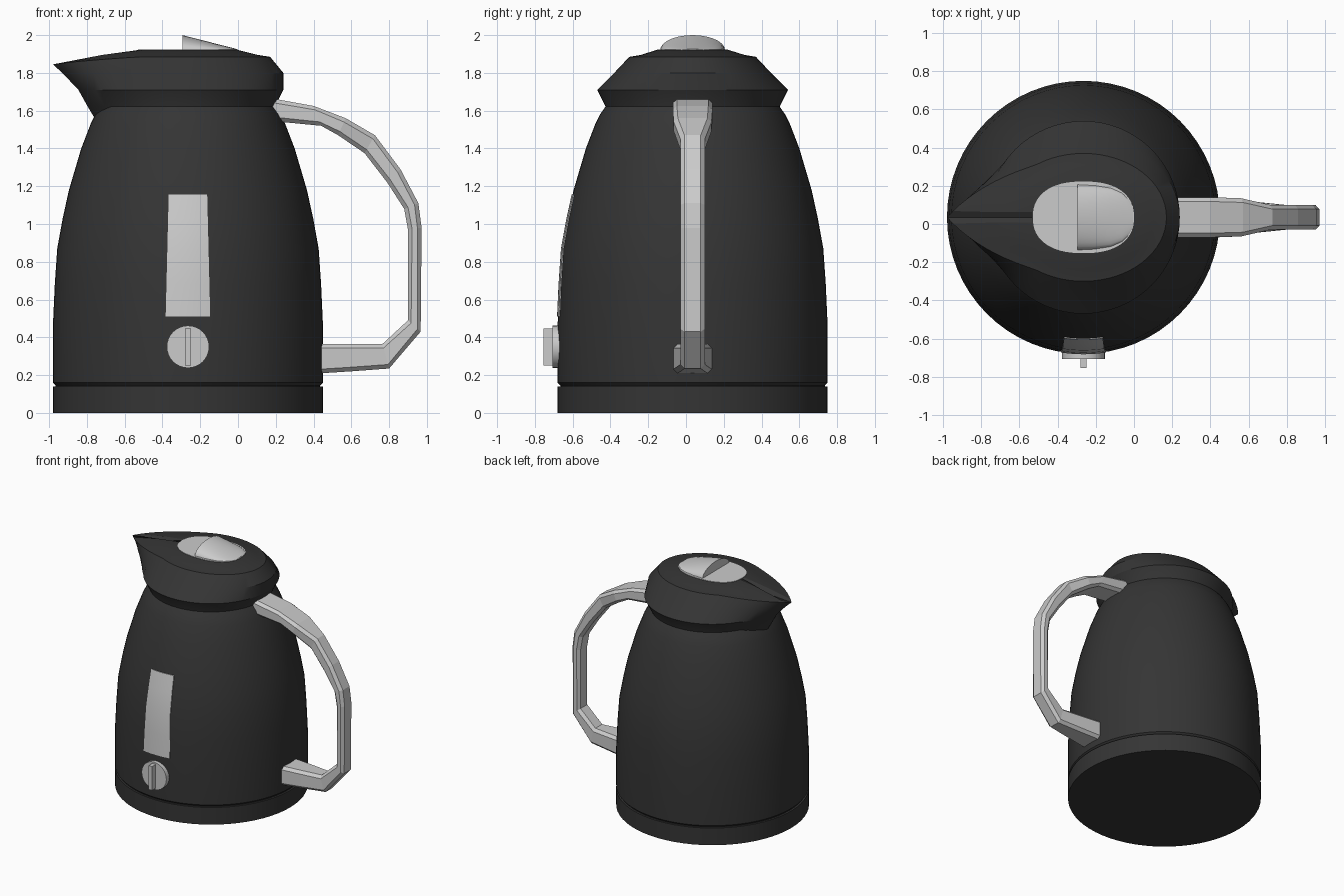
import bpy, bmesh, math
from mathutils import Vector

if "Cube" in bpy.data.objects:
    bpy.data.objects.remove(bpy.data.objects["Cube"])

CX, CY, N = -0.265, 0.035, 64
dark = bpy.data.materials.new("dark_plastic")
dark.diffuse_color = (0.035, 0.035, 0.035, 1)
dark.use_nodes = True
dark.node_tree.nodes["Principled BSDF"].inputs["Base Color"].default_value = dark.diffuse_color


def loft(name, rings, mat=None, smooth=None):
    """Skin a list of closed rings and cap both ends."""
    bm = bmesh.new()
    vs = [[bm.verts.new(p) for p in r] for r in rings]
    n = len(rings[0])
    for a, b in zip(vs, vs[1:]):
        for i in range(n):
            j = (i + 1) % n
            bm.faces.new((a[i], a[j], b[j], b[i]))
    bm.faces.new(vs[0])
    bm.faces.new(vs[-1])
    bmesh.ops.recalc_face_normals(bm, faces=bm.faces)
    me = bpy.data.meshes.new(name)
    bm.to_mesh(me)
    bm.free()
    ob = bpy.data.objects.new(name, me)
    bpy.context.collection.objects.link(ob)
    if mat:
        me.materials.append(mat)
    if smooth:
        bpy.ops.object.select_all(action='DESELECT')
        bpy.context.view_layer.objects.active = ob
        ob.select_set(True)
        bpy.ops.object.shade_smooth_by_angle(angle=math.radians(smooth))
    return ob


def ring(z, rx, ry=None, ext=0, spread=1, ztip=None, power=1, groove=0):
    """Ellipse about the body axis, optionally drawn out to a spout at -x."""
    ry = ry or rx
    ztip = z if ztip is None else ztip
    pts = []
    for i in range(N):
        a = 2 * math.pi * i / N
        c, s = math.cos(a), math.sin(a)
        c = math.copysign(abs(c) ** power, c)
        s = math.copysign(abs(s) ** power, s)
        w = max(0, 1 - abs(math.pi - a) / spread)
        drop = groove if i == N // 2 else 0
        pts.append((CX + rx * c - ext * w, CY + ry * s, z + (ztip - z) * w - drop))
    return pts


# Base and body, turned from profiles (height, radius)
loft("base", [ring(z, r) for z, r in [(0, .715), (.14, .715), (.14, .70), (.15, .70)]], dark, 20)
body = [(.145, .70), (.16, .715), (.46, .715), (.68, .705), (.87, .692), (1.03, .663),
        (1.18, .63), (1.40, .565), (1.53, .515), (1.58, .49), (1.63, .455)]
loft("body", [ring(z, r) for z, r in body], dark, 20)


def body_radius(z):
    for (z0, r0), (z1, r1) in zip(body, body[1:]):
        if z0 <= z <= z1:
            return r0 + (r1 - r0) * (z - z0) / (z1 - z0)


# Lid with pouring spout
loft("lid", [
    ring(1.57, .45, ext=.05, spread=.4),
    ring(1.62, .46, ext=.07, spread=.5),
    ring(1.71, .505, ext=.075, spread=.6),
    ring(1.80, .505, .415, .16, .75),
    ring(1.885, .435, .335, .28, .95, 1.845),
    ring(1.895, .37, .275, .10, .7, groove=.035),
    ring(1.92, .27, .195, power=.85),
], dark, 25)

# Light inset on the lid
loft("lid_inset", [ring(z, .265, .188, power=.85) for z in (1.91, 1.924)])

# Wedge-shaped lid button
rings = []
for t, hw in [(0, .172), (.3, .168), (.6, .155), (.8, .13), (.93, .095), (1, .06)]:
    h = .006 + .074 * (1 - t)
    rings.append([(-.295 + .29 * t, CY + hw * math.cos(math.pi * k / 14),
                   1.92 + h * math.sin(math.pi * k / 14)) for k in range(15)])
loft("lid_button", rings, smooth=30)

# Handle: outer edge, inner edge, half width
stations = [
    ((.18, 1.665), (.18, 1.545), .105),
    ((.40, 1.625), (.44, 1.52), .105),
    ((.57, 1.56), (.53, 1.47), .10),
    ((.725, 1.47), (.67, 1.375), .065),
    ((.86, 1.29), (.79, 1.22), .065),
    ((.955, 1.11), (.88, 1.08), .065),
    ((.972, .98), (.90, .97), .065),
    ((.967, .43), (.90, .49), .065),
    ((.80, .235), (.765, .365), .065),
    ((.60, .22), (.60, .365), .085),
    ((.41, .208), (.41, .365), .105),
]
rings = []
for o, i, h in stations:
    o, i = Vector((o[0], CY, o[1])), Vector((i[0], CY, i[1]))
    L, d, c = (i - o).length, (i - o).normalized(), .022
    sec = [(0, c - h), (0, h - c), (c, h), (L - c, h), (L, h - c), (L, c - h), (L - c, -h), (c, -h)]
    rings.append([o + d * u + Vector((0, y, 0)) for u, y in sec])
loft("handle", rings)

# Water window, a thin patch following the body
rings = []
for z in (.51, .68, .87, 1.03, 1.155):
    hw = .118 - .016 * (z - .51) / .645
    r = body_radius(z)
    xs = [-hw + hw * k / 4 for k in range(9)]
    front = [(CX + x, CY - math.sqrt((r + .005) ** 2 - x * x), z) for x in xs]
    back = [(CX + x, CY - math.sqrt((r - .02) ** 2 - x * x), z) for x in reversed(xs)]
    rings.append(front + back)
loft("water_window", rings, smooth=30)

# Dial with grip bar
loft("dial", [[(CX + .112 * math.cos(math.tau * k / 32), y, .35 + .112 * math.sin(math.tau * k / 32))
               for k in range(32)] for y in (-.65, -.708)], smooth=30)
loft("dial_grip", [[(CX + sx * .016, y, .35 + sz * .098)
                    for sx, sz in ((-1, -1), (1, -1), (1, 1), (-1, 1))] for y in (-.70, -.755)])
